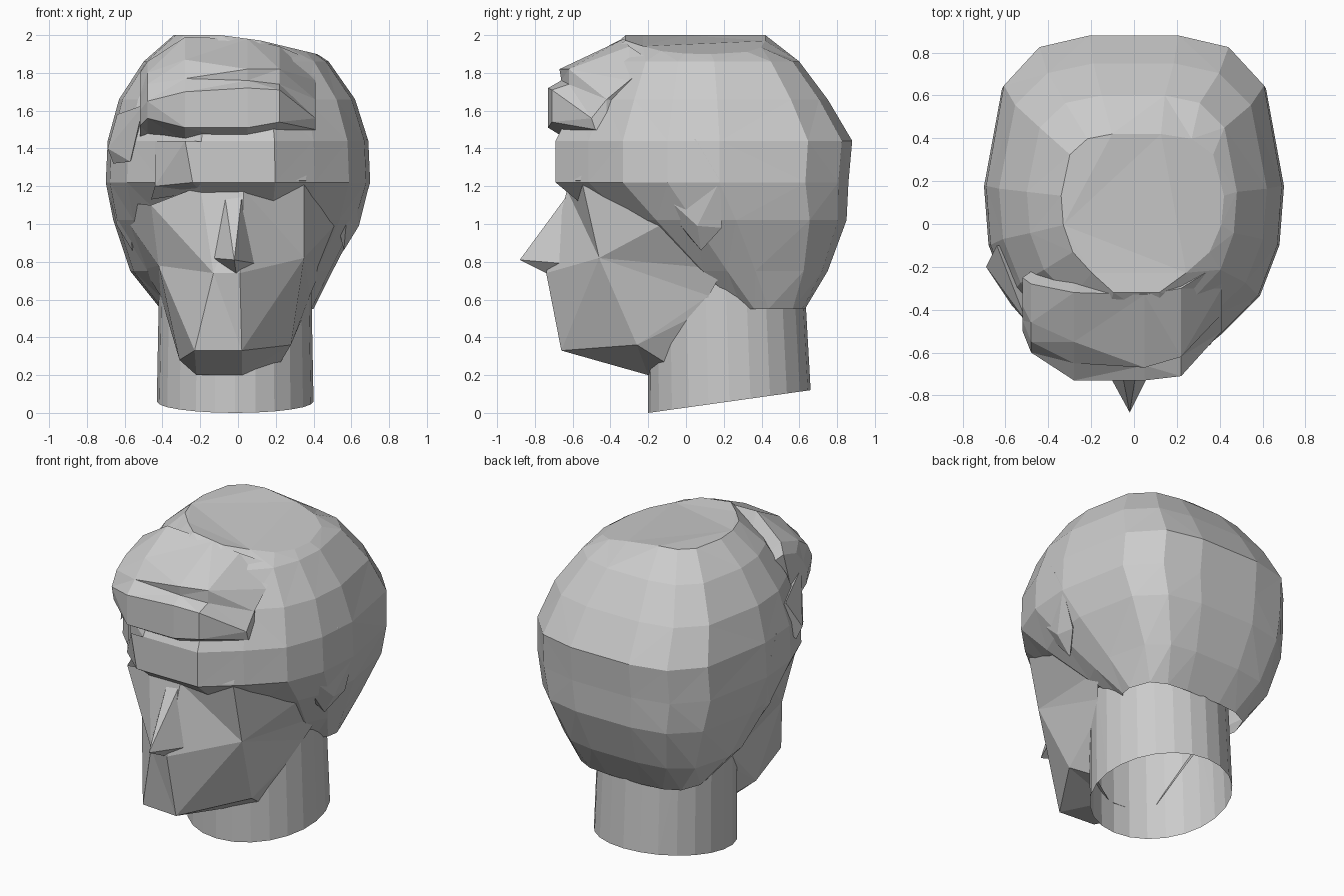
import bpy, bmesh, math


def finish(name, bm):
    bmesh.ops.remove_doubles(bm, verts=bm.verts, dist=0.0005)
    bmesh.ops.triangulate(bm, faces=bm.faces)
    bmesh.ops.recalc_face_normals(bm, faces=bm.faces)
    me = bpy.data.meshes.new(name)
    bm.to_mesh(me)
    bm.free()
    ob = bpy.data.objects.new(name, me)
    bpy.context.collection.objects.link(ob)
    return ob


def loft(name, rings, closed=True, cap_last=False, cap_first=False):
    bm = bmesh.new()
    rows = [[bm.verts.new(p) for p in r] for r in rings]
    n = len(rows[0])
    for a, b in zip(rows, rows[1:]):
        for i in range(n if closed else n - 1):
            j = (i + 1) % n
            bm.faces.new((a[i], a[j], b[j], b[i]))
    if cap_last:
        bm.faces.new(rows[-1])
    if cap_first:
        bm.faces.new(rows[0])
    return finish(name, bm)


def hull(name, points):
    bm = bmesh.new()
    vs = [bm.verts.new(p) for p in points]
    res = bmesh.ops.convex_hull(bm, input=vs)
    loose = [v for v in bm.verts if not v.link_faces]
    bmesh.ops.delete(bm, geom=loose, context='VERTS')
    return finish(name, bm)


# Skull: boxy horizontal outline scaled to each height
half = [(0.28, -1), (0.58, -0.78), (0.84, -0.55), (0.97, -0.25),
        (1, 0.1), (0.88, 0.7), (0.64, 0.93), (0.3, 1)]
outline = half + [(-x, y) for x, y in reversed(half)]


def skull_ring(z, yf, yb, xl, xr, tilt=0.0):
    c = max(0.1, (yf + yb) / 2)
    ring = []
    for u, t in outline:
        x = u * (xr if u > 0 else xl)
        y = c + t * ((yb - c) if t > 0 else (c - yf))
        ring.append((x, y, z - tilt * max(0, x)))
    return ring


loft("skull", [skull_ring(*s) for s in [
    (0.55, 0.20, 0.63, 0.41, 0.40),
    (0.75, -0.10, 0.75, 0.57, 0.50),
    (1.02, -0.45, 0.85, 0.66, 0.64),
    (1.22, -0.69, 0.86, 0.70, 0.70),
    (1.44, -0.69, 0.88, 0.69, 0.69),
    (1.66, -0.58, 0.75, 0.63, 0.62),
    (1.86, -0.47, 0.60, 0.50, 0.48),
    (2.00, -0.32, 0.42, 0.34, 0.42, 0.24)]], cap_last=True)

# Face: cheek planes, jaw and underside of the chin
loft("face", [
    [(-0.66, 0.10, 1.12), (-0.46, -0.47, 1.10), (-0.20, -0.62, 1.20),
     (0.03, -0.63, 1.18), (0.35, -0.55, 1.22), (0.63, 0.10, 1.12)],
    [(-0.50, 0.20, 0.76), (-0.42, -0.38, 0.78), (-0.13, -0.70, 0.74),
     (0.01, -0.74, 0.74), (0.35, -0.46, 0.82), (0.44, 0.20, 0.76)],
    [(-0.41, 0.12, 0.62), (-0.31, -0.27, 0.28), (-0.23, -0.64, 0.33),
     (0.02, -0.66, 0.33), (0.28, -0.26, 0.36), (0.38, 0.12, 0.62)],
    [(-0.38, 0.12, 0.55), (-0.26, -0.10, 0.24), (-0.22, -0.18, 0.20),
     (0.02, -0.20, 0.20), (0.22, -0.10, 0.26), (0.36, 0.12, 0.55)]], closed=False)

# Brow underside above the eye sockets
loft("brow_shelf", [
    [(-0.46, -0.40, 1.13), (-0.20, -0.60, 1.17), (0.03, -0.60, 1.16), (0.36, -0.50, 1.20)],
    [(-0.44, -0.50, 1.20), (-0.24, -0.69, 1.22), (0.18, -0.69, 1.23), (0.36, -0.56, 1.23)],
    [(-0.44, -0.48, 1.44), (-0.28, -0.69, 1.44), (0.03, -0.69, 1.43), (0.38, -0.48, 1.50)]],
    closed=False)

# Nose
hull("nose", [(-0.07, -0.62, 1.15), (0.02, -0.63, 1.15), (-0.02, -0.88, 0.81),
              (-0.14, -0.66, 0.82), (0.10, -0.64, 0.79), (-0.01, -0.74, 0.74)])

# Neck: open tube with a sloped base
neck = []
for k in range(2):
    ring = []
    for i in range(24):
        a = math.tau * i / 24
        s = 1 - 0.03 * k
        x = -0.015 + 0.415 * s * math.cos(a)
        y = 0.23 - 0.02 * k + 0.43 * s * math.sin(a)
        ring.append((x, y, 0.14 * (y + 0.2) if k == 0 else 0.70))
    neck.append(ring)
loft("neck", neck)

# Swept fringe: side profiles lofted from left to right
fringe = []
for x, prof in [
    (-0.52, [(-0.36, 1.45), (-0.48, 1.52), (-0.50, 1.60), (-0.45, 1.68), (-0.38, 1.76), (-0.25, 1.80)]),
    (-0.48, [(-0.42, 1.48), (-0.58, 1.56), (-0.60, 1.65), (-0.55, 1.74), (-0.46, 1.80), (-0.28, 1.86)]),
    (-0.28, [(-0.58, 1.44), (-0.73, 1.51), (-0.73, 1.70), (-0.65, 1.77), (-0.55, 1.87), (-0.32, 1.99)]),
    (0.05, [(-0.60, 1.43), (-0.73, 1.51), (-0.73, 1.72), (-0.66, 1.76), (-0.67, 1.82), (-0.33, 1.98)]),
    (0.22, [(-0.56, 1.46), (-0.71, 1.54), (-0.71, 1.71), (-0.62, 1.74), (-0.62, 1.82), (-0.30, 1.94)]),
    (0.41, [(-0.42, 1.48), (-0.48, 1.50), (-0.50, 1.56), (-0.42, 1.66), (-0.30, 1.76), (-0.18, 1.86)])]:
    fringe.append([(x, y, z) for y, z in prof] + [(x * 0.6, -0.1, 1.60)])
loft("fringe", fringe, cap_first=True, cap_last=True)

# Sideburns, one wedge each side
for side, name in ((1, "right"), (-1, "left")):
    hull(name + "_sideburn", [(side * x, y, z) for x, y, z in [
        (0.41, -0.47, 1.50), (0.60, -0.28, 1.30), (0.70, 0.18, 1.23), (0.68, 0.05, 1.45),
        (0.64, 0.06, 0.99), (0.63, 0.19, 0.98), (0.56, 0.08, 0.86), (0.50, 0.10, 1.20)]])

# Loose lock over the left temple
hull("temple_lock", [(-0.50, -0.46, 1.63), (-0.69, -0.20, 1.40), (-0.66, -0.18, 1.32),
                     (-0.57, -0.38, 1.33), (-0.64, -0.10, 1.58), (-0.52, -0.10, 1.45)])
